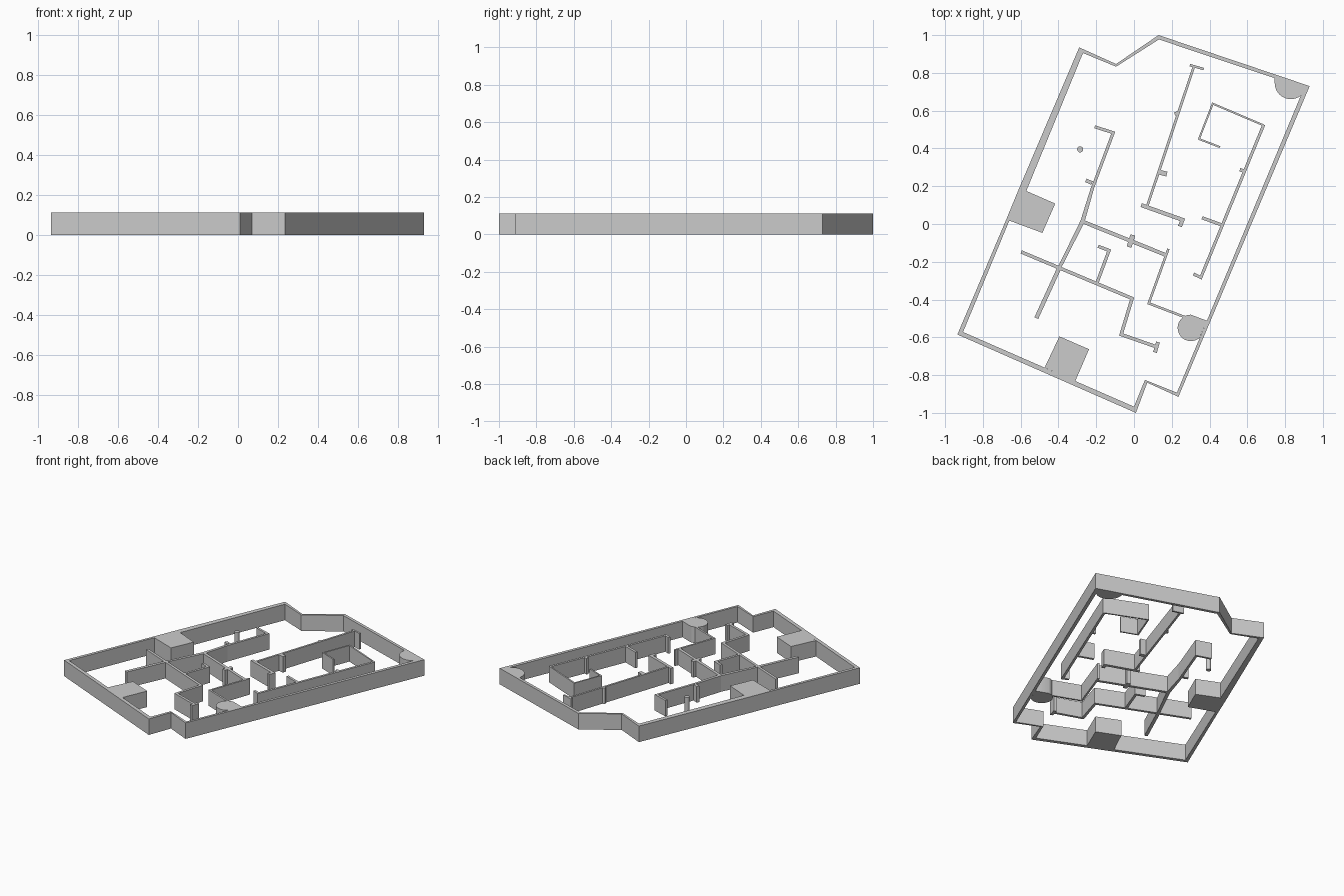
import bpy, bmesh
from math import sin, cos, radians
from mathutils import Vector

if "Cube" in bpy.data.objects:
    bpy.data.objects.remove(bpy.data.objects["Cube"])

H = 0.112  # common wall height


def finish(name, bm, smooth=False):
    bmesh.ops.recalc_face_normals(bm, faces=bm.faces)
    me = bpy.data.meshes.new(name)
    bm.to_mesh(me)
    bm.free()
    ob = bpy.data.objects.new(name, me)
    bpy.context.collection.objects.link(ob)
    if smooth:
        bpy.ops.object.select_all(action='DESELECT')
        ob.select_set(True)
        bpy.context.view_layer.objects.active = ob
        bpy.ops.object.shade_smooth_by_angle(angle=radians(30))
    return ob


def slab(name, pts, smooth=False):
    """Closed outline raised to wall height."""
    bm = bmesh.new()
    lo = [bm.verts.new((x, y, 0)) for x, y in pts]
    hi = [bm.verts.new((x, y, H)) for x, y in pts]
    bm.faces.new(lo)
    bm.faces.new(hi)
    for i in range(len(pts)):
        j = (i + 1) % len(pts)
        bm.faces.new((lo[i], lo[j], hi[j], hi[i]))
    return finish(name, bm, smooth)


def ring(name, outer, inner):
    """Wall between two matching closed outlines."""
    bm = bmesh.new()
    loops = [[bm.verts.new((x, y, z)) for x, y in p]
             for p, z in ((outer, 0), (outer, H), (inner, H), (inner, 0))]
    n = len(outer)
    for k in range(4):
        a, b = loops[k], loops[(k + 1) % 4]
        for i in range(n):
            j = (i + 1) % n
            bm.faces.new((a[i], a[j], b[j], b[i]))
    return finish(name, bm)


def wall(name, t, *pts):
    """Mitred wall of thickness t along a path."""
    p = [Vector(q) for q in pts]
    dirs = [(b - a).normalized() for a, b in zip(p, p[1:])]
    nrm = [Vector((-d.y, d.x)) for d in dirs]
    left, right = [], []
    for i, q in enumerate(p):
        a, b = nrm[max(i - 1, 0)], nrm[min(i, len(nrm) - 1)]
        off = (a + b) / (1 + a.dot(b)) * t / 2
        left.append(q + off)
        right.append(q - off)
    return slab(name, left + right[::-1])


def arc(cx, cy, r, a0, a1, n=20):
    return [(cx + r * cos(radians(a0 + (a1 - a0) * i / n)),
             cy + r * sin(radians(a0 + (a1 - a0) * i / n))) for i in range(n + 1)]


# Perimeter wall, thicker along the upper left side
outer = [(-.29, .935), (-.095, .847), (.13, 1), (.93, .73), (.235, -.915), (.07, -.84),
         (.01, -1), (-.935, -.585), (-.68, .015), (-.614, .175)]
inner = [(-.27, .905), (-.095, .833), (.132, .977), (.9, .72), (.227, -.893), (.058, -.825),
         (0, -.967), (-.905, -.572), (-.66, .018), (-.57, .175)]
ring("perimeter_wall", outer, inner)

# Solid blocks against the perimeter
slab("left_block", [(-.57, .175), (-.417, .108), (-.485, -.047), (-.66, .018)])
slab("front_block", [(-.395, -.595), (-.238, -.663), (-.311, -.832), (-.473, -.76)])

# Rounded corner bays and the free column
slab("back_bay", [(.745, .772)] + arc(.83, .746, .085, 180, 328) + [(.9, .72)], True)
slab("right_bay", [(.386, -.512)] + arc(.301, -.55, .07, 90, 312), True)
slab("column", arc(-.285, .395, .016, 0, 345, 23), True)

# Left spine wall with its tapered middle
wall("spine_upper", .016, (-.208, .515), (-.11, .483), (-.22, .19))
slab("spine_taper", [(-.228, .193), (-.212, .187), (-.262, .01), (-.387, -.235), (-.403, -.228), (-.283, .018)])
wall("spine_lower", .022, (-.395, -.231), (-.517, -.498))
wall("spine_stub", .02, (-.255, .231), (-.222, .217))

# Cross walls in the front half
wall("upper_cross_wall", .02, (-.272, .013), (.17, -.165))
wall("upper_cross_stub", .026, (-.006, -.058), (-.026, -.122))
wall("lower_cross_wall", .018, (-.597, -.148), (-.01, -.394), (-.068, -.585), (.118, -.65))
wall("lower_cross_stub", .02, (.127, -.625), (.111, -.68))
wall("closet_wall", .017, (-.19, -.118), (-.132, -.14), (-.196, -.312))
wall("bay_wall", .013, (.182, -.132), (.078, -.42), (.28, -.497))

# Middle corridor wall
wall("corridor_wall", .014, (.318, .836), (.07, .095))
wall("corridor_top", .013, (.296, .841), (.37, .82))
wall("corridor_foot", .021, (.038, .1), (.257, .022), (.243, -.013))
wall("corridor_stub", .026, (.132, .275), (.174, .264))
wall("corridor_small_stub", .018, (.215, .582), (.232, .588))

# Right room walls
wall("right_room_box", .01, (.455, .407), (.344, .45), (.417, .637), (.687, .522))
wall("right_room_side", .016, (.687, .526), (.354, -.283), (.315, -.265))
wall("right_room_stub", .017, (.36, .033), (.465, -.005))
wall("right_room_small_stub", .018, (.56, .287), (.588, .279))
